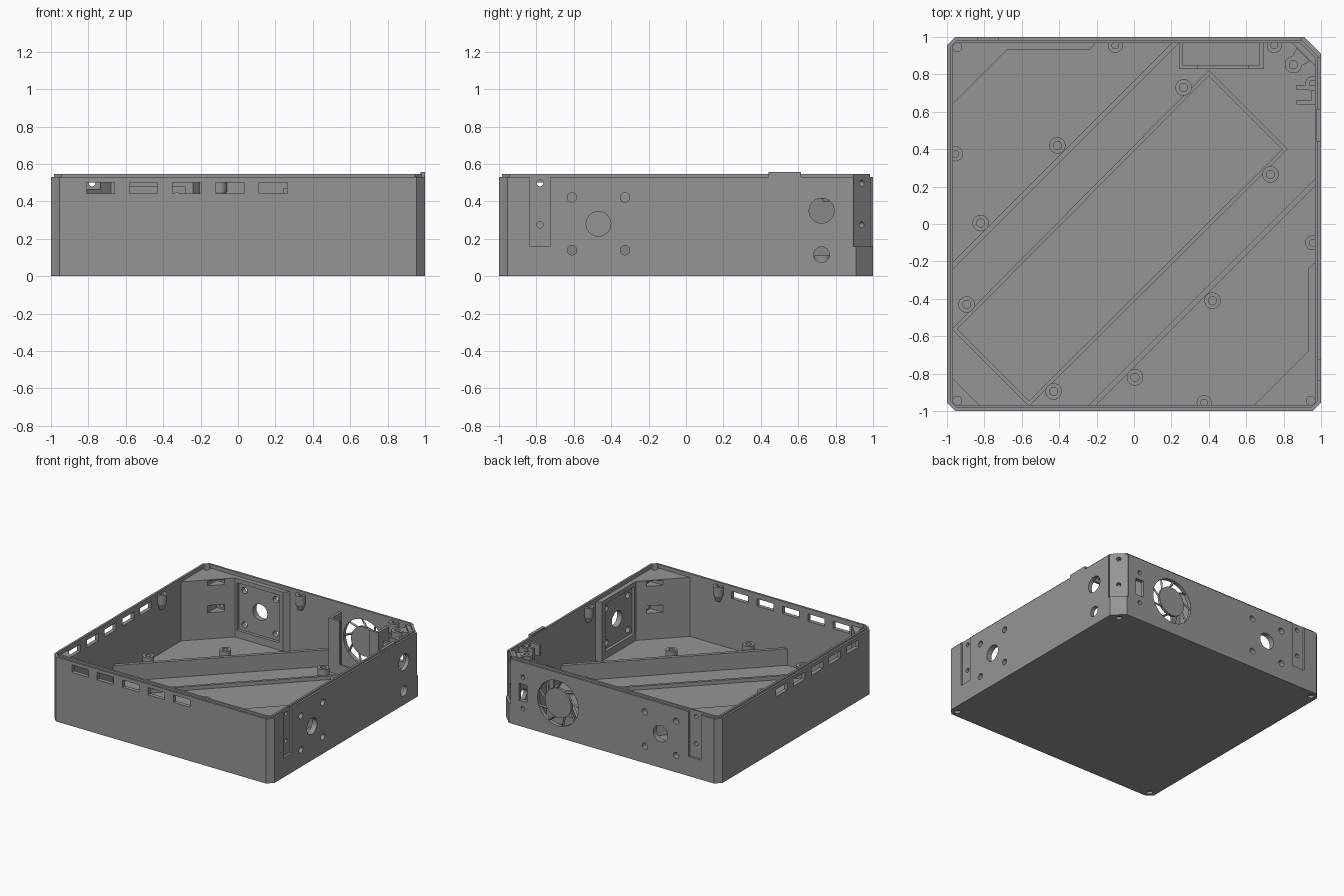
import bpy, bmesh, math
from mathutils import Matrix, Vector

if "Cube" in bpy.data.objects:
    bpy.data.objects.remove(bpy.data.objects["Cube"])

grey = bpy.data.materials.new("plastic_grey")
grey.diffuse_color = (0.3, 0.3, 0.3, 1)
grey.use_nodes = True
grey.node_tree.nodes["Principled BSDF"].inputs["Base Color"].default_value = grey.diffuse_color


def finish(name, bm):
    bmesh.ops.recalc_face_normals(bm, faces=bm.faces)
    me = bpy.data.meshes.new(name)
    bm.to_mesh(me)
    bm.free()
    me.materials.append(grey)
    ob = bpy.data.objects.new(name, me)
    bpy.context.collection.objects.link(ob)
    return ob


def prism(name, pts, z0, z1):
    bm = bmesh.new()
    f = bm.faces.new([bm.verts.new((x, y, z0)) for x, y in pts])
    r = bmesh.ops.extrude_face_region(bm, geom=[f])
    for v in r["geom"]:
        if isinstance(v, bmesh.types.BMVert):
            v.co.z = z1
    return finish(name, bm)


def box(name, x0, x1, y0, y1, z0, z1):
    return prism(name, [(x0, y0), (x1, y0), (x1, y1), (x0, y1)], z0, z1)


def cyl(name, r, a, b, n=32):
    a, b = Vector(a), Vector(b)
    d = b - a
    bm = bmesh.new()
    m = Matrix.Translation((a + b) / 2) @ d.to_track_quat("Z", "Y").to_matrix().to_4x4()
    bmesh.ops.create_cone(bm, cap_ends=True, segments=n, radius1=r, radius2=r,
                          depth=d.length, matrix=m)
    return finish(name, bm)


def boolean(ob, tool, op="DIFFERENCE"):
    m = ob.modifiers.new("b", "BOOLEAN")
    m.operation, m.object, m.solver = op, tool, "EXACT"
    bpy.context.view_layer.objects.active = ob
    bpy.ops.object.modifier_apply(modifier="b")
    bpy.data.objects.remove(tool)


def outline(e, c, cb):
    """Square of half size e, chamfer c, larger chamfer cb at the back right."""
    return [(-e + c, -e), (e - c, -e), (e, -e + c), (e, e - cb),
            (e - cb, e), (-e + c, e), (-e, e - c), (-e, -e + c)]


def swap(pts, s):
    return [(y, x) for x, y in pts] if s else pts


def at(x, y, z, s):
    return (y, x, z) if s else (x, y, z)


def sbox(s, x0, x1, y0, y1, z0, z1):
    return prism("cutter", swap([(x0, y0), (x1, y0), (x1, y1), (x0, y1)], s), z0, z1)


def scyl(s, x, z, r, y0, y1):
    return cyl("cutter", r, at(x, y0, z, s), at(x, y1, z, s))


# Shell: chamfered tray with a stepped rim
body = prism("case_body", outline(1, 0.045, 0.09), 0, 0.53)
boolean(body, prism("lip", outline(0.985, 0.04, 0.085), 0.4, 0.545), "UNION")
boolean(body, prism("cavity", outline(0.968, 0.035, 0.08), 0.03, 0.7))

# Solid corners and thickened motor panels
infill = [(-0.98, 0.64), (-0.975, 0.635), (-0.68, 0.93), (-0.24, 0.93), (-0.2, 0.975),
          (-0.94, 0.975), (-0.975, 0.94)]
for s in (0, 1):
    boolean(body, prism("infill", swap(infill[1:], s), 0.015, 0.515), "UNION")
boolean(body, prism("infill", [(-0.975, -0.82), (-0.82, -0.975), (-0.94, -0.975),
                               (-0.975, -0.94)], 0.015, 0.515), "UNION")
boolean(body, prism("infill", [(0.84, 0.975), (0.975, 0.84), (0.975, 0.892),
                               (0.892, 0.975)], 0.015, 0.525), "UNION")

# Openings shared by the back and right walls, and by the front and left walls
for s in (0, 1):
    boolean(body, sbox(s, -0.66, -0.28, 0.9, 0.955, 0.09, 0.48))     # motor recess
    boolean(body, scyl(s, -0.468, 0.28, 0.066, 0.85, 1.1))           # shaft hole
    for dx in (-0.142, 0.142):
        for dz in (-0.141, 0.141):
            boolean(body, scyl(s, -0.468 + dx, 0.28 + dz, 0.025, 0.85, 1.1))
    boolean(body, sbox(s, -0.837, -0.725, 0.982, 1.1, 0.16, 0.6))    # bracket slot
    for z in (0.275, 0.497):
        boolean(body, scyl(s, -0.78, z, 0.017, 0.7, 1.1))
        boolean(body, sbox(s, -0.825, -0.735, 0.7, 0.9, z - 0.03,
                           min(z + 0.03, 0.507)))                    # nut pocket
    for i in range(5):
        x = -0.735 + i * 0.2305
        boolean(body, sbox(s, x - 0.075, x + 0.075, -1.1, -0.94, 0.442, 0.502))

# Right wall cable holes
for z, r in ((0.35, 0.067), (0.115, 0.042)):
    boolean(body, scyl(1, 0.725, z, r, 0.9, 1.1))
# Back wall fan opening, switch opening and its screws
boolean(body, scyl(0, 0.465, 0.28, 0.185, 0.9, 1.1))
boolean(body, sbox(0, 0.745, 0.82, 0.9, 1.1, 0.21, 0.35))
for z in (0.15, 0.41):
    boolean(body, scyl(0, 0.783, z, 0.017, 0.9, 1.1))
# Back right corner slot with two screw holes
boolean(body, prism("cutter", [(0.89, 0.99), (0.99, 0.89), (1.1, 0.95), (0.95, 1.1)],
                    0.16, 0.7))
for z in (0.275, 0.497):
    boolean(body, cyl("cutter", 0.017, (0.85, 0.85, z), (1.1, 1.1, z)))
# Corner foot sockets below and magnet sockets above
for x in (-0.945, 0.945):
    for y in (-0.945, 0.945):
        k = 0.975 if x > 0 and y > 0 else 1
        boolean(body, cyl("cutter", 0.024, (x * k, y * k, -0.1), (x * k, y * k, 0.02)))
        if k == 1:
            boolean(body, cyl("cutter", 0.024, (x, y, 0.49), (x, y, 0.6)))

# Rim tab on the right side
box("rim_tab", 0.975, 0.999, 0.44, 0.615, 0.5, 0.557)

# Fan grille: hub and slanted spokes
cyl("fan_hub", 0.12, (0.465, 0.975, 0.28), (0.465, 0.997, 0.28), 40)
for i in range(9):
    a = i * math.tau / 9
    b = a + 0.35
    p = Vector((0.465 + 0.112 * math.cos(a), 0.985, 0.28 + 0.112 * math.sin(a)))
    q = Vector((0.465 + 0.192 * math.cos(b), 0.985, 0.28 + 0.192 * math.sin(b)))
    cyl("fan_spoke", 0.009, p, q, 4)

# Fan holder: side walls, front lips and low sill
for name, x0, x1, lx0, lx1 in (("left", 0.24, 0.262, 0.24, 0.34),
                               ("right", 0.672, 0.694, 0.61, 0.694)):
    box("fan_holder_side_" + name, x0, x1, 0.835, 0.975, 0.02, 0.47)
    box("fan_holder_lip_" + name, lx0, lx1, 0.83, 0.85, 0.02, 0.47)
box("fan_holder_sill", 0.25, 0.68, 0.831, 0.849, 0.02, 0.11)

# Diagonal divider walls
for s in (0, 1):
    prism("divider_wall", swap([(-0.975, -0.25), (-0.975, -0.21), (0.21, 0.975),
                                (0.25, 0.975)], s), 0.02, 0.165)

# Battery tray rim
rim = prism("battery_tray_rim", [(-0.975, -0.562), (-0.562, -0.975), (0.822, 0.4),
                                 (0.4, 0.822)], 0.02, 0.06)
boolean(rim, prism("cutter", [(-0.945, -0.562), (-0.562, -0.945), (0.792, 0.4),
                              (0.4, 0.792)], 0.0, 0.1))

# Screw posts with bores
for x, y, h in ((-0.41, 0.42, 0.195), (-0.82, 0.005, 0.195),
                (-0.895, -0.43, 0.11), (0.265, 0.73, 0.11)):
    for s in (0, 1):
        post = cyl("screw_post", 0.044, at(x, y, 0.02, s), at(x, y, h, s), 24)
        boolean(post, cyl("cutter", 0.022, at(x, y, 0.06, s), at(x, y, h + 0.1, s), 16))

# Lid bosses hanging below the rim, tapered underneath
for x, y in ((-0.1, 0.955), (0.75, 0.955), (-0.375, -0.955)):
    for s in (0, 1):
        if y < 0:
            x, y2 = 0.375, -0.955
        else:
            y2 = y
        c = at(x, y2, 0, s)
        bm = bmesh.new()
        bmesh.ops.create_cone(bm, cap_ends=True, segments=24, radius1=0.02, radius2=0.04,
                              depth=0.06, matrix=Matrix.Translation((c[0], c[1], 0.43)))
        boss = finish("lid_boss", bm)
        boolean(boss, cyl("top", 0.04, (c[0], c[1], 0.45), (c[0], c[1], 0.525), 24), "UNION")
        boolean(boss, cyl("cutter", 0.018, (c[0], c[1], 0.47), (c[0], c[1], 0.6), 16))
        # Keep the boss inside the outer wall
        boolean(boss, prism("keep", outline(0.98, 0.04, 0.085), 0, 0.7), "INTERSECT")

corner = cyl("corner_boss", 0.046, (0.852, 0.852, 0.4), (0.852, 0.852, 0.525), 24)
boolean(corner, cyl("cutter", 0.022, (0.852, 0.852, 0.45), (0.852, 0.852, 0.6), 16))
prism("corner_boss_web", [(0.87, 0.94), (0.94, 0.87), (0.895, 0.845), (0.845, 0.895)],
      0.4, 0.522)

# Cable clip on the right wall
for y in (0.64, 0.72):
    box("cable_clip_jaw", 0.87, 0.975, y, y + 0.022, 0.43, 0.52)
box("cable_clip_back", 0.95, 0.975, 0.65, 0.73, 0.43, 0.515)

# Smooth round parts, keep edges sharp
for ob in bpy.context.scene.objects:
    ob.select_set(True)
bpy.context.view_layer.objects.active = body
bpy.ops.object.shade_smooth_by_angle(angle=math.radians(25))
